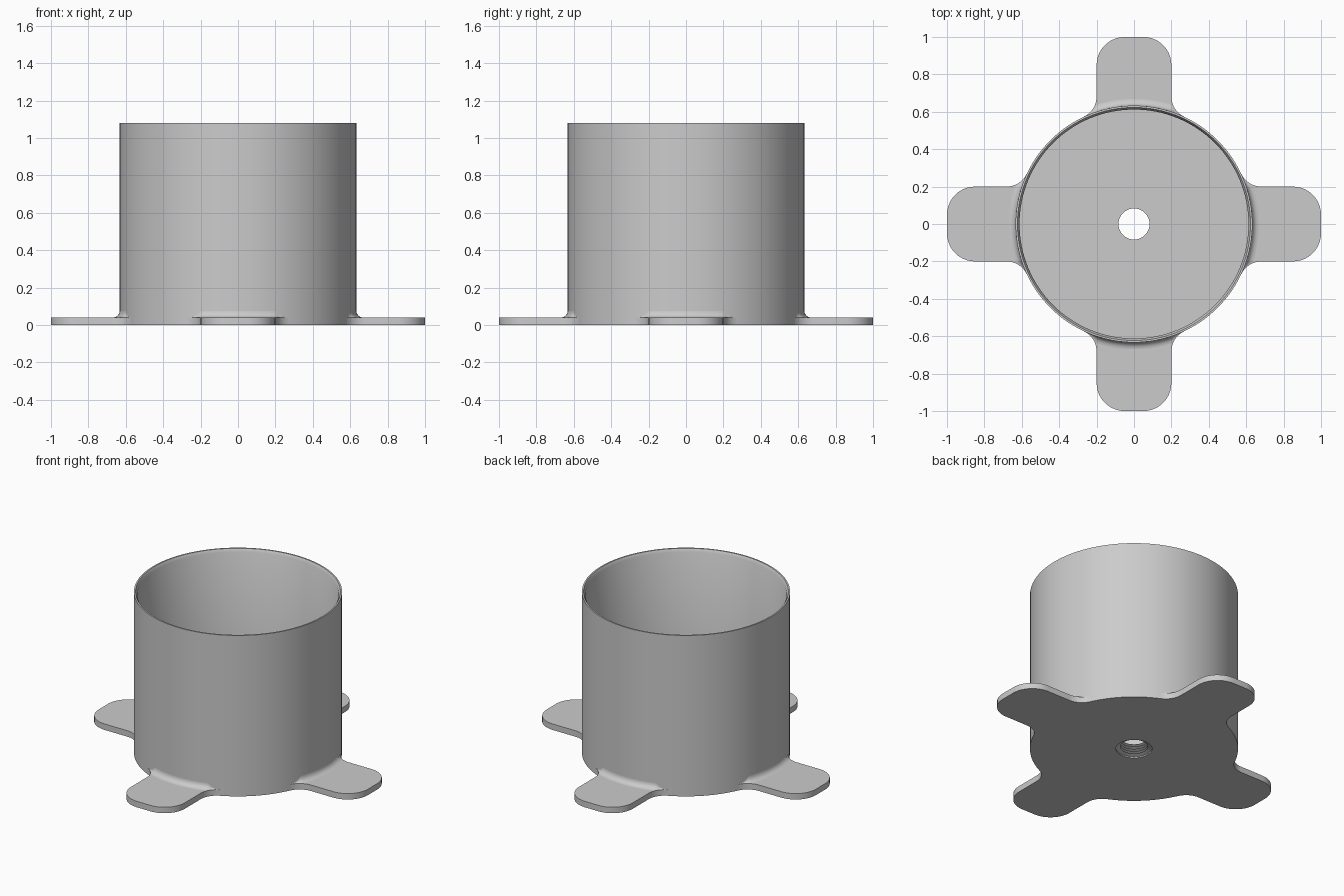
import bpy, bmesh, math
from math import sin, cos, pi, radians
from mathutils import Matrix

cube = bpy.data.objects.get("Cube")
if cube:
    bpy.data.objects.remove(cube, do_unlink=True)

R, HEIGHT = 0.633, 1.08          # cup outer radius and height
INNER, FLOOR = 0.612, 0.08       # cup inner radius and floor height
FOOT_W, FOOT_H, CORNER = 0.2, 0.04, 0.15
BLEND = 0.12                     # plan radius between foot and cup
FILLET = 0.036                   # rounded joint between foot top and wall
SEG = 128

grey = bpy.data.materials.new("plain grey")
grey.use_nodes = True
grey.diffuse_color = (0.6, 0.6, 0.6, 1)
grey.node_tree.nodes["Principled BSDF"].inputs["Base Color"].default_value = (0.6, 0.6, 0.6, 1)


def finish(name, bm, angle=30):
    bmesh.ops.recalc_face_normals(bm, faces=bm.faces)
    mesh = bpy.data.meshes.new(name)
    bm.to_mesh(mesh)
    bm.free()
    mesh.materials.append(grey)
    obj = bpy.data.objects.new(name, mesh)
    bpy.context.collection.objects.link(obj)
    bpy.ops.object.select_all(action='DESELECT')
    obj.select_set(True)
    bpy.context.view_layer.objects.active = obj
    bpy.ops.object.shade_smooth_by_angle(angle=radians(angle))
    return obj


def arc(cx, cy, r, start, end, n):
    return [(cx + r * cos(radians(start + (end - start) * i / n)),
             cy + r * sin(radians(start + (end - start) * i / n))) for i in range(n + 1)]


# Cup: closed profile turned round the axis, with a grooved threaded hole
MINOR, MAJOR, TURNS = 0.083, 0.11, 5
profile = [(R, 0), (R, HEIGHT), (R - 0.01, HEIGHT), (INNER, HEIGHT - 0.02), (INNER, FLOOR)]
for i in range(TURNS):
    top = FLOOR * (1 - i / TURNS)
    profile += [(MINOR, top), (MAJOR, top - FLOOR / TURNS / 2)]
profile.append((MAJOR, 0))
bm = bmesh.new()
rings = []
for s in range(SEG):
    a = 2 * pi * s / SEG
    rings.append([bm.verts.new((r * cos(a), r * sin(a), z)) for r, z in profile])
for s in range(SEG):
    a, b = rings[s], rings[(s + 1) % SEG]
    for i in range(len(profile)):
        j = (i + 1) % len(profile)
        bm.faces.new((a[i], b[i], b[j], a[j]))
finish("cup", bm)

# Foot outline, pointing along +x: blend, straight side, rounded corner, mirrored
bx = math.sqrt((R + BLEND) ** 2 - (FOOT_W + BLEND) ** 2)
by = FOOT_W + BLEND
meet = math.degrees(math.atan2(by, bx))
half = arc(1 - CORNER, FOOT_W - CORNER, CORNER, 0, 90, 10)
half += arc(bx, by, BLEND, 270, 180 + meet, 10)
outline = half + arc(0, 0, R - 0.001, meet, -meet, 24)
outline += [(x, -y) for x, y in reversed(half)]


def gap(angle):
    """Room on the foot outside the wall in a given direction."""
    y = R * sin(abs(angle))
    if y <= FOOT_W:
        return 1
    t = abs(angle)
    along = bx * cos(t) + by * sin(t)
    root = along ** 2 - (bx * bx + by * by - BLEND ** 2)
    return max(along - math.sqrt(max(root, 0)) - R, 0)


def add_foot(name, turn):
    bm = bmesh.new()
    base = bm.faces.new([bm.verts.new((x, y, 0)) for x, y in outline])
    side = bmesh.ops.extrude_face_region(bm, geom=[base])
    verts = [v for v in side["geom"] if isinstance(v, bmesh.types.BMVert)]
    bmesh.ops.translate(bm, verts=verts, vec=(0, 0, FOOT_H))
    bm.transform(Matrix.Rotation(turn, 4, 'Z'))
    finish(name, bm)


def add_fillet(name, turn):
    bm = bmesh.new()
    steps, n, limit = 48, 6, radians(meet) * 0.98
    rows = []
    for s in range(steps + 1):
        t = limit * (2 * s / steps - 1)
        f = max(min(FILLET, gap(t)), 0.0005)
        pts = arc(R + f, FOOT_H + f, f, 180, 270, n)
        pts.append((R - 0.002, FOOT_H - 0.001))
        rows.append([bm.verts.new((r * cos(t), r * sin(t), z)) for r, z in pts])
    count = n + 2
    for a, b in zip(rows, rows[1:]):
        for i in range(count):
            j = (i + 1) % count
            bm.faces.new((a[i], b[i], b[j], a[j]))
    bm.faces.new(rows[0])
    bm.faces.new(rows[-1])
    bm.transform(Matrix.Rotation(turn, 4, 'Z'))
    finish(name, bm, 40)


# Four feet with their rounded joints
for i, where in enumerate(("left", "back", "right", "front")):
    add_foot(where + "_foot", i * pi / 2)
    add_fillet(where + "_foot_fillet", i * pi / 2)
